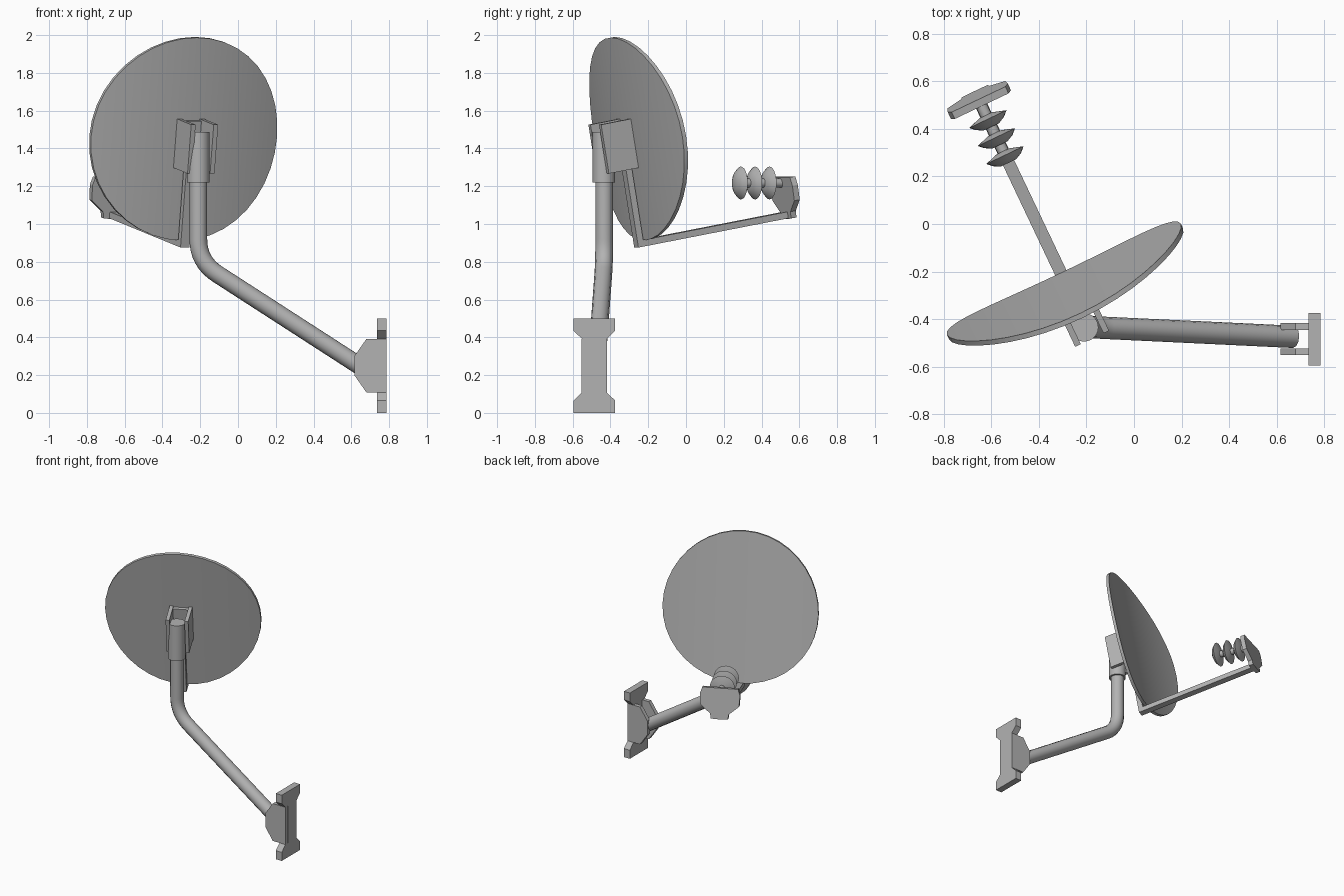
import bpy, bmesh, math
from mathutils import Matrix, Vector

if "Cube" in bpy.data.objects:
    bpy.data.objects.remove(bpy.data.objects["Cube"], do_unlink=True)

grey = bpy.data.materials.new("painted grey metal")
grey.use_nodes = True
COLOUR = (0.45, 0.45, 0.45, 1)
grey.diffuse_color = COLOUR
grey.node_tree.nodes["Principled BSDF"].inputs["Base Color"].default_value = COLOUR

# Frames: the dish faces local +y, turned sideways and tilted up
YAW, TILT = math.radians(25.4), math.radians(10)
TURN = Matrix.Translation((-0.295, -0.233, 1.465)) @ Matrix.Rotation(YAW, 4, 'Z')
DISH = TURN @ Matrix.Rotation(TILT, 4, 'X')
WORLD = Matrix.Identity(4)


def finish(name, bm, frame=WORLD, smooth=False):
    bmesh.ops.recalc_face_normals(bm, faces=bm.faces)
    bm.transform(frame)
    mesh = bpy.data.meshes.new(name)
    bm.to_mesh(mesh)
    bm.free()
    mesh.materials.append(grey)
    obj = bpy.data.objects.new(name, mesh)
    bpy.context.collection.objects.link(obj)
    if smooth:
        bpy.ops.object.select_all(action='DESELECT')
        obj.select_set(True)
        bpy.context.view_layer.objects.active = obj
        bpy.ops.object.shade_smooth_by_angle(angle=math.radians(35))
    return obj


def box(name, low, high, frame):
    low, high = Vector(low), Vector(high)
    bm = bmesh.new()
    bmesh.ops.create_cube(bm, size=1)
    for v in bm.verts:
        v.co = (low + high) / 2 + v.co * (high - low)
    return finish(name, bm, frame)


def slab(name, outline, place, offset, frame=WORLD):
    """Extrude a flat outline; place maps 2D points to 3D."""
    bm = bmesh.new()
    face = bm.faces.new([bm.verts.new(place(a, b)) for a, b in outline])
    side = bmesh.ops.extrude_face_region(bm, geom=[face])
    moved = [g for g in side["geom"] if isinstance(g, bmesh.types.BMVert)]
    bmesh.ops.translate(bm, verts=moved, vec=offset)
    return finish(name, bm, frame)


def lathe(name, profile, frame, steps=24):
    """Spin (radius, height) points about local z."""
    bm = bmesh.new()
    rings = []
    for r, h in profile:
        rings.append([bm.verts.new((r * math.cos(2 * math.pi * i / steps),
                                    r * math.sin(2 * math.pi * i / steps), h))
                      for i in range(steps)])
    for low, high in zip(rings, rings[1:]):
        for i in range(steps):
            j = (i + 1) % steps
            bm.faces.new((low[i], low[j], high[j], high[i]))
    bm.faces.new(rings[0])
    bm.faces.new(rings[-1])
    return finish(name, bm, frame, True)


# Dish: a round sheet bent about its upright axis
R, SAG, THICK, HALF = 0.545, 0.065, 0.022, 20
bm = bmesh.new()
columns = []
for i in range(HALF + 1):
    a = math.pi * i / HALF
    x, z = -R * math.cos(a), R * math.sin(a)
    y = SAG * ((x / R) ** 2 - 1)
    heights = [0] if i in (0, HALF) else [z, -z]
    columns.append([bm.verts.new((x, y, h)) for h in heights])
for a, b in zip(columns, columns[1:]):
    bm.faces.new(a + b[::-1])
bmesh.ops.recalc_face_normals(bm, faces=bm.faces)
back = bmesh.ops.extrude_face_region(bm, geom=list(bm.faces), use_keep_orig=True)
moved = [g for g in back["geom"] if isinstance(g, bmesh.types.BMVert)]
bmesh.ops.translate(bm, verts=moved, vec=(0, -THICK, 0))
finish("dish", bm, DISH, True)

# Bracket behind the dish
for side, label in ((-1, "right"), (1, "left")):
    x = side * 0.066
    box(label + "_bracket_plate", (x - 0.013, -0.262, -0.155),
        (x + 0.013, -0.085, 0.108), DISH)
box("bracket_back", (-0.06, -0.11, -0.15), (0.06, -0.08, 0.1), DISH)

# Feed arm and its upright strut
box("arm_strut", (-0.026, -0.135, -0.575), (0.026, -0.1, -0.05), DISH)
box("feed_arm", (-0.026, -0.135, -0.575), (0.026, 0.775, -0.54), DISH)

# Plate at the arm end
half = [(0.03, -0.578), (0.06, -0.575), (0.065, -0.54), (0.135, -0.48),
        (0.14, -0.4), (0.125, -0.355)]
outline = half + [(-x, z) for x, z in reversed(half)]
slab("feed_plate", outline, lambda x, z: (x, 0.757, z), (0, 0.032, 0), DISH)

# Feed horn: a rod carrying three ribs
FEED = TURN @ Matrix.Translation((0, 0, -0.248)) @ Matrix.Rotation(-math.pi / 2, 4, 'X')
lathe("feed_rod", [(0.024, 0.56), (0.024, 0.83)], FEED, 16)
for i in range(3):
    h = 0.543 + i * 0.084
    lathe("feed_rib_%d" % (i + 1), [(0.035, h), (0.065, h + 0.015), (0.087, h + 0.036),
                                    (0.03, h + 0.054)], FEED)

# Bent pole
top, corner, end = (Vector(p) for p in ((-0.21, -0.433, 1.47), (-0.21, -0.433, 0.8),
                                        (0.67, -0.475, 0.232)))
start = corner + (top - corner).normalized() * 0.12
stop = corner + (end - corner).normalized() * 0.12
path = [top]
for i in range(9):
    t = i / 8
    path.append(start * (1 - t) ** 2 + corner * 2 * t * (1 - t) + stop * t ** 2)
path.append(end)
curve = bpy.data.curves.new("pole", 'CURVE')
curve.dimensions = '3D'
curve.bevel_depth = 0.047
curve.bevel_resolution = 4
curve.use_fill_caps = True
spline = curve.splines.new('POLY')
spline.points.add(len(path) - 1)
for point, co in zip(spline.points, path):
    point.co = (*co, 1)
spline.use_smooth = True
curve.materials.append(grey)
bpy.context.collection.objects.link(bpy.data.objects.new("pole", curve))
lathe("pole_sleeve", [(0.06, 1.22), (0.06, 1.488)],
      Matrix.Translation((-0.21, -0.435, 0)))

# Wall mount: waisted back plate with two cheeks
MID = -0.485
quarter = [(0.11, 0), (0.11, 0.065), (0.066, 0.108), (0.038, 0.108)]
right_side = quarter + [(y, 0.5 - z) for y, z in reversed(quarter)]
outline = right_side + [(-y, z) for y, z in reversed(right_side)]
slab("wall_plate", outline, lambda y, z: (0.735, MID + y, z), (0.05, 0, 0))
cheek = [(0.785, 0.108), (0.68, 0.108), (0.617, 0.198), (0.617, 0.302),
         (0.68, 0.392), (0.785, 0.392)]
for side, label in ((-1, "front"), (1, "back")):
    y = MID + side * 0.053 - 0.0145
    slab(label + "_wall_cheek", cheek, lambda x, z: (x, y, z), (0, 0.029, 0))
